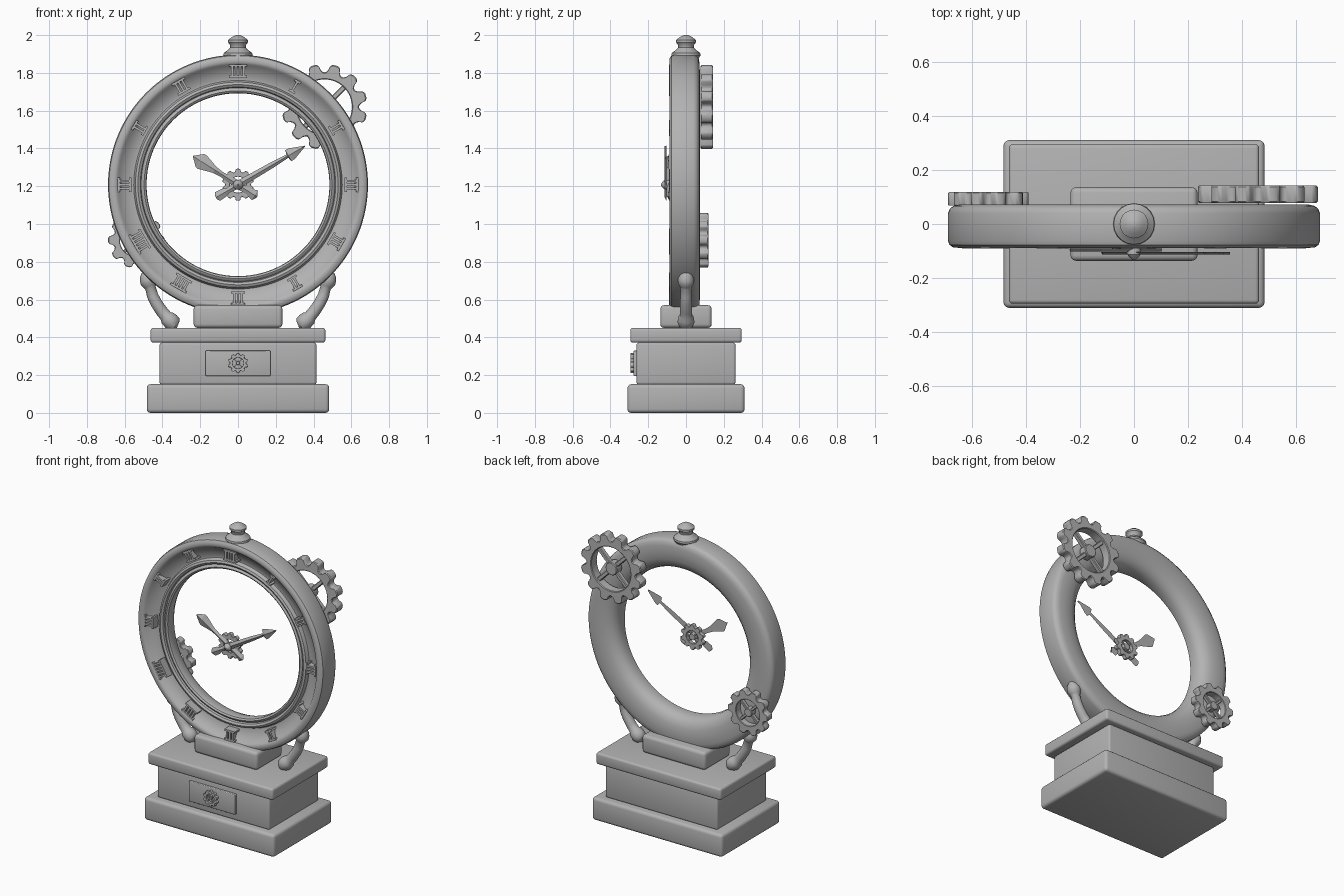
import bpy, bmesh
from math import sin, cos, pi, radians
from mathutils import Vector, Matrix

if "Cube" in bpy.data.objects:
    bpy.data.objects.remove(bpy.data.objects["Cube"])

grey = bpy.data.materials.new("plain_grey")
grey.use_nodes = True
tone = (0.45, 0.45, 0.45, 1)
grey.diffuse_color = tone
bsdf = grey.node_tree.nodes["Principled BSDF"]
bsdf.inputs["Base Color"].default_value = tone
bsdf.inputs["Roughness"].default_value = 0.6

DIAL = 1.208  # height of the dial centre


def finish(name, bm, bevel=0, segments=3, angle=35):
    """Turn a bmesh into a shaded object with an optional bevel."""
    bmesh.ops.recalc_face_normals(bm, faces=bm.faces)
    mesh = bpy.data.meshes.new(name)
    bm.to_mesh(mesh)
    bm.free()
    mesh.materials.append(grey)
    ob = bpy.data.objects.new(name, mesh)
    bpy.context.collection.objects.link(ob)
    bpy.ops.object.select_all(action='DESELECT')
    ob.select_set(True)
    bpy.context.view_layer.objects.active = ob
    if bevel:
        mod = ob.modifiers.new("soft_edges", 'BEVEL')
        mod.width, mod.segments = bevel, segments
        mod.limit_method = 'ANGLE'
        bpy.ops.object.modifier_apply(modifier=mod.name)
    bpy.ops.object.shade_smooth_by_angle(angle=radians(angle))
    return ob


def add_box(bm, lo, hi, matrix=Matrix()):
    lo, hi = Vector(lo), Vector(hi)
    place = matrix @ Matrix.Translation((lo + hi) / 2) @ Matrix.Diagonal((*(hi - lo), 1))
    bmesh.ops.create_cube(bm, size=1, matrix=place)


def box(name, x, y0, y1, z0, z1, bevel):
    bm = bmesh.new()
    add_box(bm, (-x, y0, z0), (x, y1, z1))
    finish(name, bm, bevel)


def bridge(bm, a, b):
    for i in range(len(a)):
        j = (i + 1) % len(a)
        bm.faces.new((a[i], a[j], b[j], b[i]))


def lathe(name, profile, centre, along_y, n, closed=False):
    """Spin (radius, distance) points around the y or z axis."""
    bm = bmesh.new()
    rings = []
    for r, d in profile:
        ring = []
        for i in range(n):
            c, s = r * cos(2 * pi * i / n), r * sin(2 * pi * i / n)
            co = Vector((c, d, s) if along_y else (c, s, d))
            ring.append(bm.verts.new(co + Vector(centre)))
        rings.append(ring)
    for a, b in zip(rings, rings[1:]):
        bridge(bm, a, b)
    if closed:
        bridge(bm, rings[-1], rings[0])
    else:
        bm.faces.new(rings[0])
        bm.faces.new(rings[-1])
    return finish(name, bm)


def gear(name, x, z, y0, y1, radius, teeth, hole, spokes, turn):
    """Toothed ring facing y, with tapered spokes and a hub."""
    bm = bmesh.new()
    tooth = [(-.23, .97), (-.1, 1), (.1, 1), (.23, .97), (.3, .87), (.4, .82), (.5, .8), (.6, .82), (.7, .87)]
    loops = [[], [], [], []]
    for t in range(teeth):
        for f, k in tooth:
            a = radians(turn) + 2 * pi * (t + f) / teeth
            for loop, r, y in zip(loops, (k, k, hole, hole), (y0, y1, y1, y0)):
                loop.append(bm.verts.new((x + radius * r * cos(a), y, z + radius * r * sin(a))))
    for k in range(4):
        bridge(bm, loops[k], loops[(k + 1) % 4])
    mid, half = (y0 + y1) / 2, (y1 - y0) / 2
    for k in range(spokes):
        spin = Matrix.Translation((x, mid, z)) @ Matrix.Rotation(-pi / 4 - 2 * pi * k / spokes, 4, 'Y')
        w = radius * 0.06
        add_box(bm, (0, -half * .5, -w), (radius * (hole + .04), half * .5, w), spin)
    hub = Matrix.Translation((x, mid, z)) @ Matrix.Rotation(pi / 2, 4, 'X')
    bmesh.ops.create_cone(bm, cap_ends=True, segments=20, radius1=radius * .19,
                          radius2=radius * .19, depth=half * 1.8, matrix=hub)
    finish(name, bm, radius * 0.02, 1)


def hand(name, sections, angle, y, rise):
    """Clock hand with a raised centre ridge; sections are (length, half width)."""
    bm = bmesh.new()
    turn = Matrix.Translation((0, y, DIAL)) @ Matrix.Rotation(-radians(angle), 4, 'Y')
    rows = [[bm.verts.new(turn @ Vector(p)) for p in ((u, 0, w), (u, -rise, 0), (u, 0, -w))]
            for u, w in sections]
    for a, b in zip(rows, rows[1:]):
        bridge(bm, a, b)
    bm.faces.new(rows[0])
    bm.faces.new(rows[-1])
    finish(name, bm, angle=15)


def brace(name, side):
    """Curved round strut between the ring and the base."""
    path = [(.488, .745, .022), (.485, .73, .034), (.478, .708, .043), (.473, .69, .043),
            (.466, .672, .034), (.463, .66, .028), (.452, .62, .030), (.432, .58, .031),
            (.405, .54, .032), (.382, .512, .033), (.375, .503, .041), (.352, .482, .045),
            (.328, .468, .038), (.318, .464, .02)]
    bm = bmesh.new()
    rings, n = [], 20
    for i, (x, z, r) in enumerate(path):
        before, after = path[max(i - 1, 0)], path[min(i + 1, len(path) - 1)]
        d = Vector((after[0] - before[0], 0, after[1] - before[1])).normalized()
        across = Vector((-d.z, 0, d.x))
        ring = []
        for k in range(n):
            a = 2 * pi * k / n
            co = Vector((x, 0, z)) + r * (cos(a) * across + sin(a) * Vector((0, 1, 0)))
            ring.append(bm.verts.new((co.x * side, co.y, co.z)))
        rings.append(ring)
    for a, b in zip(rings, rings[1:]):
        bridge(bm, a, b)
    bm.faces.new(rings[0])
    bm.faces.new(rings[-1])
    finish(name, bm, angle=45)


# Stepped base
box("base_plinth", .483, -.31, .31, 0, .152, .02)
box("base_body", .415, -.262, .262, .15, .372, .012)
box("base_top_slab", .463, -.295, .295, .372, .45, .014)
box("ring_saddle", .235, -.136, .136, .45, .57, .02)
box("front_plaque", .172, -.278, -.25, .195, .33, .005)
gear("plaque_gear", 0, .264, -.295, -.275, .053, 10, .55, 4, 90)

# Dial ring: domed back, sloping channel and two beads at the front
ring = [(.688, -.062), (.688, .04), (.682, .056), (.668, .067), (.645, .072), (.6, .073),
        (.555, .068), (.52, .055), (.497, .033), (.486, .005), (.484, -.035), (.487, -.048),
        (.497, -.055), (.508, -.05), (.513, -.042), (.517, -.056), (.53, -.064), (.543, -.058),
        (.548, -.045), (.552, -.035), (.56, -.034), (.63, -.07), (.638, -.082), (.652, -.088),
        (.67, -.086), (.683, -.077)]
lathe("dial_ring", ring, (0, 0, DIAL), True, 128, closed=True)

# Hour markers: groups of upright bars between two end bars
for hour, bars in enumerate((4, 1, 2, 3, 3, 2, 3, 4, 5, 3, 2, 3)):
    bm = bmesh.new()
    spin = Matrix.Translation((0, 0, DIAL)) @ Matrix.Rotation(hour * pi / 6, 4, 'Y')
    w = .01 * bars + .008
    for r in (.565, .625):
        add_box(bm, (-w, -.09, r), (w, -.035, r + .012), spin)
    for k in range(bars):
        x = .02 * (k - (bars - 1) / 2)
        add_box(bm, (x - .006, -.09, .57), (x + .006, -.035, .63), spin)
    finish(f"hour_marker_{hour}", bm)

# Top finial
finial = [(.06, 1.865), (.077, 1.893), (.075, 1.905), (.055, 1.92), (.041, 1.935), (.042, 1.948),
          (.053, 1.962), (.053, 1.974), (.035, 1.988), (.015, 1.999), (.004, 2.0)]
lathe("top_finial", finial, (0, 0, 0), False, 20)

# Gears behind the ring and at the centre
gear("large_back_gear", .458, 1.62, .078, .142, .227, 12, .64, 4, 15)
gear("small_back_gear", -.539, .915, .068, .118, .149, 10, .58, 4, 0)
gear("centre_gear", 0, DIAL, -.09, -.064, .085, 10, .5, 4, 90)

# Hands and their cap
hand("hour_hand", [(-.12, .004), (-.105, .03), (-.06, .018), (0, .022), (.1, .014), (.145, .018),
                   (.225, .043), (.24, .04), (.281, .003)], 147.6, -.09, .012)
hand("minute_hand", [(-.135, .012), (-.125, .026), (-.085, .024), (-.06, .014), (0, .02), (.2, .016),
                     (.302, .01), (.308, .034), (.33, .032), (.41, .002)], 30, -.103, .01)
lathe("hand_cap", [(.02, -.065), (.026, -.1), (.026, -.112), (.018, -.122), (.004, -.133)],
      (0, 0, DIAL), True, 16)

# Side braces
brace("left_brace", 1)
brace("right_brace", -1)
